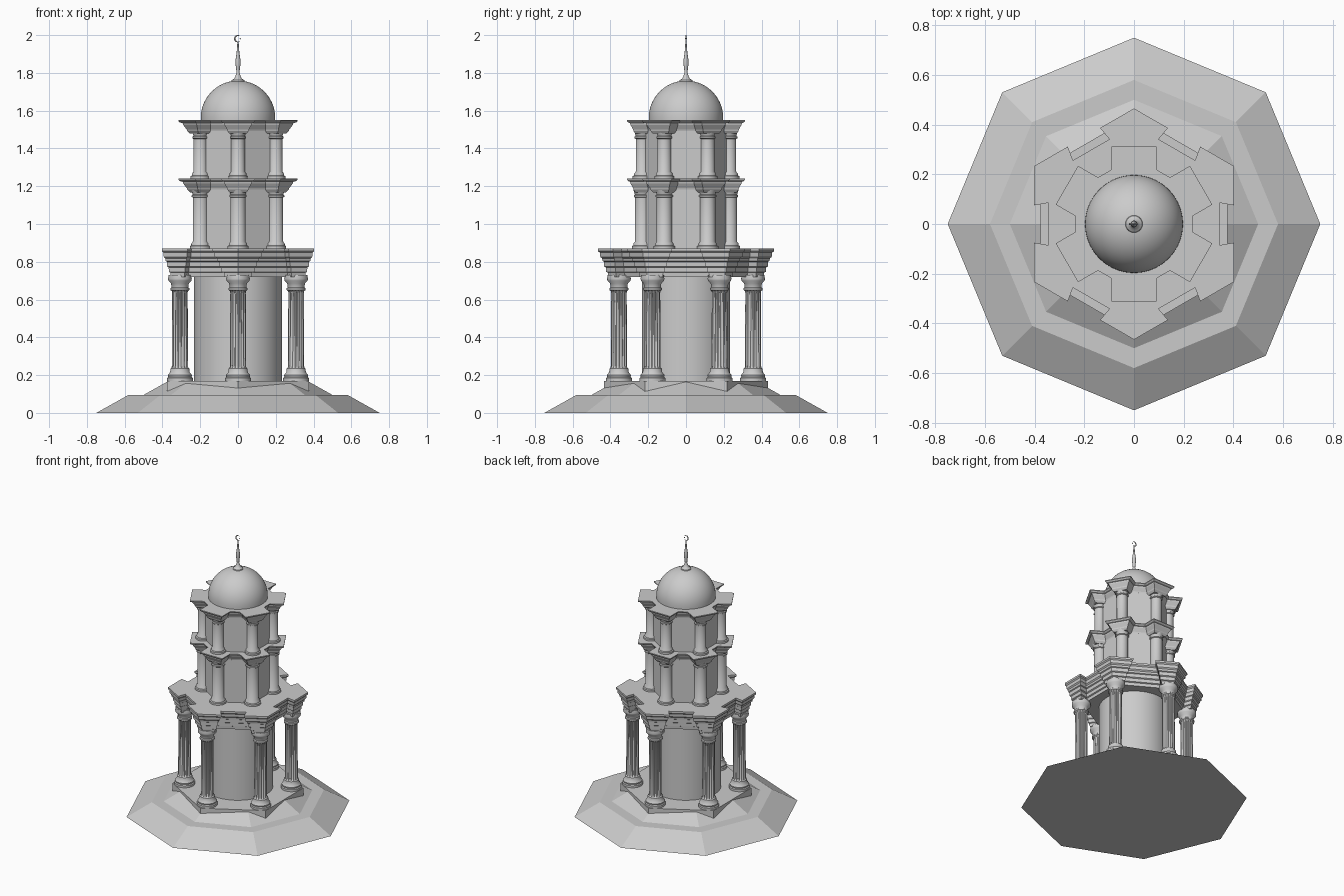
import bpy, bmesh
from math import sin, cos, pi, radians, sqrt, tan

cube = bpy.data.objects.get("Cube")
if cube:
    bpy.data.objects.remove(cube, do_unlink=True)

stone = bpy.data.materials.new("grey stone")
stone.use_nodes = True
GREY = (0.6, 0.6, 0.6, 1)
stone.diffuse_color = GREY
stone.node_tree.nodes["Principled BSDF"].inputs["Base Color"].default_value = GREY


def place(name, data, loc=(0, 0, 0), turn=0):
    ob = bpy.data.objects.new(name, data)
    ob.location = loc
    ob.rotation_euler.z = turn
    bpy.context.collection.objects.link(ob)
    return ob


def loft(name, rings, smooth=None):
    """Mesh skinned through closed rings of points, capped at both ends."""
    bm = bmesh.new()
    loops = [[bm.verts.new(p) for p in ring] for ring in rings]
    n = len(loops[0])
    for low, high in zip(loops, loops[1:]):
        for i in range(n):
            j = (i + 1) % n
            bm.faces.new((low[i], low[j], high[j], high[i]))
    bm.faces.new(loops[0][::-1])
    bm.faces.new(loops[-1])
    bmesh.ops.recalc_face_normals(bm, faces=bm.faces)
    me = bpy.data.meshes.new(name)
    bm.to_mesh(me)
    bm.free()
    me.materials.append(stone)
    if smooth:
        for p in me.polygons:
            p.use_smooth = True
        me.set_sharp_from_angle(angle=radians(smooth))
    return me


def circle(r, z, sides, start=0, flute=0):
    """Regular ring; flute pulls in two of every four points."""
    pts = []
    for i in range(sides):
        a = start + 2 * pi * i / sides
        q = r - (flute if i % 4 > 1 else 0)
        pts.append((q * cos(a), q * sin(a), z))
    return pts


def lathe(name, profile, sides=32, smooth=40):
    return loft(name, [circle(r, z, sides) for r, z in profile], smooth)


def sixfold(local, z, start):
    """Repeat (outward, sideways) points on six sides."""
    pts = []
    for k in range(6):
        a = start + k * pi / 3
        pts += [(u * cos(a) - v * sin(a), u * sin(a) + v * cos(a), z) for u, v in local]
    return pts


def pointed_ring(z, d):
    """Hexagon with a recess in each side, shrunk by d."""
    a, inner = 0.403 - d, 0.345 - d
    h0, h1 = 0.075 + d, 0.085 + d
    return sixfold([(a, -h0), (inner, -h1), (inner, h1), (a, h0), (a, a * tan(pi / 6))], z, 0)


def square_ring(z, d):
    """Hexagon with a square lobe on each corner, shrunk by d."""
    w, end = 0.09 - d, 0.312 - d
    u = (0.235 - d - w / 2) / (sqrt(3) / 2)
    return sixfold([(u, -w), (end, -w), (end, w), (u, w)], z, pi / 6)


def six_columns(name, mesh, radius, z=0):
    for k in range(6):
        a = pi / 6 + k * pi / 3
        place(name, mesh, (radius * cos(a), radius * sin(a), z), a)


# Stepped octagonal ground and hexagonal plinth
place("octagonal_base", loft("octagonal_base", [
    circle(r, z, 8) for r, z in ((0.75, 0), (0.58, 0.095), (0.5, 0.095), (0.37, 0.168))]))
place("hexagonal_plinth", loft("hexagonal_plinth", [
    circle(0.435, z, 6, pi / 6) for z in (0.09, 0.17)]))

# Ground storey: round drum with fluted columns
place("lower_drum", lathe("lower_drum", [(0.233, 0.16), (0.233, 0.74)], 64))
fluted = [
    (0.068, 0.165, 0), (0.068, 0.185, 0), (0.062, 0.19, 0), (0.064, 0.2, 0),
    (0.052, 0.215, 0), (0.05, 0.235, 0), (0.044, 0.24, 0),
    (0.043, 0.25, 0.006), (0.041, 0.635, 0.006), (0.042, 0.645, 0),
    (0.05, 0.65, 0), (0.05, 0.66, 0), (0.044, 0.665, 0), (0.047, 0.685, 0),
    (0.061, 0.7, 0), (0.063, 0.71, 0), (0.06, 0.73, 0)]
six_columns("fluted_column", loft("fluted_column", [
    circle(r, z, 64, 0, f) for r, z, f in fluted], 35), 0.355)

# Layered entablature with pointed corners
steps = [(0.72, 0.047), (0.742, 0.045), (0.746, 0.037), (0.77, 0.036),
         (0.775, 0.028), (0.8, 0.027), (0.804, 0.02), (0.818, 0.018),
         (0.826, 0.01), (0.848, 0.008), (0.856, 0), (0.87, 0)]
place("entablature", loft("entablature", [pointed_ring(z, d) for z, d in steps]))

# Two upper storeys: hexagonal cores, engaged columns, lobed cornices
for label, floor, top, r in (("middle", 0.865, 1.24, 0.04), ("upper", 1.235, 1.55, 0.036)):
    place(label + "_core", loft(label + "_core", [
        circle(0.232, z, 6, pi / 6) for z in (floor, top - 0.005)]))
    h = top - 0.06 - floor
    column = lathe(label + "_column", [
        (r + 0.016, 0), (r + 0.016, 0.018), (r + 0.009, 0.022), (r + 0.008, 0.032),
        (r, 0.042), (r, h - 0.04), (r + 0.006, h - 0.036), (r + 0.006, h - 0.028),
        (r, h - 0.024), (r + 0.008, h)])
    six_columns(label + "_column", column, 0.23, floor)
    cornice = [(-0.072, 0.044), (-0.058, 0.034), (-0.05, 0.032), (-0.025, 0.018),
               (-0.016, 0.016), (-0.013, 0.006), (-0.006, 0), (0, 0)]
    place(label + "_cornice", loft(label + "_cornice", [
        square_ring(top + z, d) for z, d in cornice]))

# Dome
arc = [radians(6 * i) for i in range(15)]
place("dome", lathe("dome", [(0.197, 1.545)] + [
    (0.197 * cos(a), 1.562 + 0.197 * sin(a)) for a in arc], 64))

# Spire
place("spire", lathe("spire", [
    (0.036, 1.752), (0.033, 1.762), (0.02, 1.77), (0.013, 1.785), (0.008, 1.8),
    (0.01, 1.825), (0.014, 1.85), (0.012, 1.875), (0.007, 1.91), (0.003, 1.965)], 20))

# Crescent, open to one side and tapered to its tips
curve = bpy.data.curves.new("crescent", "CURVE")
curve.dimensions = "3D"
curve.bevel_depth = 0.004
curve.bevel_resolution = 2
curve.use_fill_caps = True
spline = curve.splines.new("POLY")
count = 24
spline.points.add(count - 1)
for i, p in enumerate(spline.points):
    t = i / (count - 1)
    a = radians(50 + 260 * t)
    p.co = (0.017 * cos(a), 0, 1.981 + 0.017 * sin(a), 1)
    p.radius = 0.2 + 0.8 * sin(pi * t)
curve.materials.append(stone)
place("crescent", curve)
place("crescent_bead", lathe("crescent_bead", [
    (0.001, -0.004), (0.004, 0), (0.001, 0.004)], 8), (0.012, 0, 1.981))
